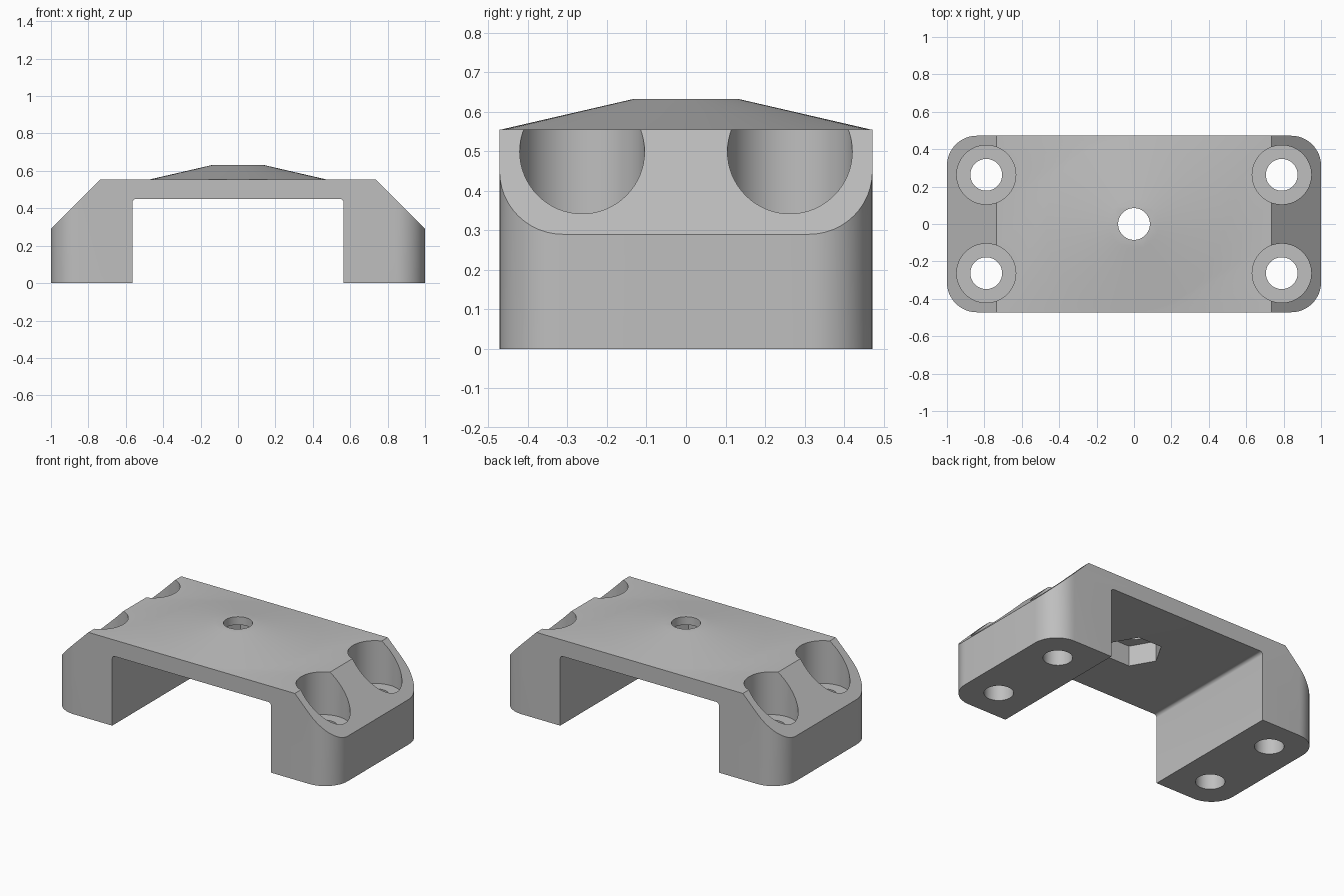
import bpy
import bmesh
from math import cos, sin, pi, radians
from mathutils import Matrix

cube = bpy.data.objects.get("Cube")
if cube:
    bpy.data.objects.remove(cube, do_unlink=True)

LENGTH, WIDTH, TOP = 2.0, 0.944, 0.555
CORNER = 0.16           # plan corner radius
BOLT_X, BOLT_Y = 0.79, 0.263

grey = bpy.data.materials.new("plain grey")
grey.use_nodes = True
grey.diffuse_color = (0.52, 0.52, 0.52, 1)
grey.node_tree.nodes["Principled BSDF"].inputs["Base Color"].default_value = (0.52, 0.52, 0.52, 1)


def new_object(name, bm):
    bmesh.ops.recalc_face_normals(bm, faces=bm.faces)
    mesh = bpy.data.meshes.new(name)
    bm.to_mesh(mesh)
    bm.free()
    mesh.materials.append(grey)
    obj = bpy.data.objects.new(name, mesh)
    bpy.context.scene.collection.objects.link(obj)
    return obj


def prism(name, outline, start, end, upright=True):
    """Extrude an outline along z, or along y when not upright."""
    bm = bmesh.new()
    place = (lambda a, b: (a, b, start)) if upright else (lambda a, b: (a, start, b))
    face = bm.faces.new([bm.verts.new(place(a, b)) for a, b in outline])
    moved = bmesh.ops.extrude_face_region(bm, geom=[face])["geom"]
    shift = (0, 0, end - start) if upright else (0, end - start, 0)
    bmesh.ops.translate(bm, vec=shift, verts=[v for v in moved if isinstance(v, bmesh.types.BMVert)])
    return new_object(name, bm)


def cone(name, r1, r2, low, high, x=0, y=0, sides=64):
    bm = bmesh.new()
    bmesh.ops.create_cone(bm, cap_ends=True, segments=sides, radius1=r1, radius2=r2,
                          depth=high - low, matrix=Matrix.Translation((x, y, (low + high) / 2)))
    return new_object(name, bm)


def arc(cx, cy, r, start, steps, turn=90):
    angles = [radians(start + turn * i / steps) for i in range(steps + 1)]
    return [(cx + r * cos(a), cy + r * sin(a)) for a in angles]


def combine(target, tool, operation):
    bpy.context.view_layer.objects.active = target
    mod = target.modifiers.new("combine", 'BOOLEAN')
    mod.operation = operation
    mod.solver = 'EXACT'
    mod.object = tool
    bpy.ops.object.modifier_apply(modifier=mod.name)
    bpy.data.objects.remove(tool, do_unlink=True)


# Rounded plan outline of the bracket
plan = []
for i, (sx, sy) in enumerate([(1, 1), (-1, 1), (-1, -1), (1, -1)]):
    plan += arc(sx * (LENGTH / 2 - CORNER), sy * (WIDTH / 2 - CORNER), CORNER, 90 * i, 12)
body = prism("bridge_bracket", plan, 0, 0.8)

# Front profile: chamfered shoulders, two legs, filleted opening
half = [(0.735, TOP), (1.1, 0.19), (1.1, -0.1), (0.565, -0.1)] + arc(0.545, 0.43, 0.02, 0, 5)
profile = half + [(-x, z) for x, z in reversed(half)]
combine(body, prism("profile_tool", profile, -0.7, 0.7, upright=False), 'INTERSECT')

# Shallow conical boss on top
combine(body, cone("boss_tool", 0.4775, 0.135, TOP - 0.002, 0.632, sides=96), 'UNION')
trim = [(-1.2, -WIDTH / 2), (1.2, -WIDTH / 2), (1.2, WIDTH / 2), (-1.2, WIDTH / 2)]
combine(body, prism("trim_tool", trim, -0.2, 1), 'INTERSECT')

# Centre hole with a hexagonal nut pocket underneath
combine(body, cone("centre_hole_tool", 0.085, 0.085, 0.3, 0.9, sides=48), 'DIFFERENCE')
hexagon = [(0.165 * cos(pi * i / 3), 0.165 * sin(pi * i / 3)) for i in range(6)]
combine(body, prism("nut_pocket_tool", hexagon, 0.35, 0.58), 'DIFFERENCE')

# Counterbored bolt holes through the legs
for sx in (1, -1):
    for sy in (1, -1):
        x, y = sx * BOLT_X, sy * BOLT_Y
        combine(body, cone("counterbore_tool", 0.158, 0.158, 0.28, 0.9, x, y), 'DIFFERENCE')
        combine(body, cone("bolt_hole_tool", 0.085, 0.085, -0.2, 0.9, x, y, 48), 'DIFFERENCE')

# Smooth curved walls, keep sharp edges
bpy.ops.object.select_all(action='DESELECT')
body.select_set(True)
bpy.context.view_layer.objects.active = body
bpy.ops.object.shade_smooth_by_angle(angle=radians(30))
